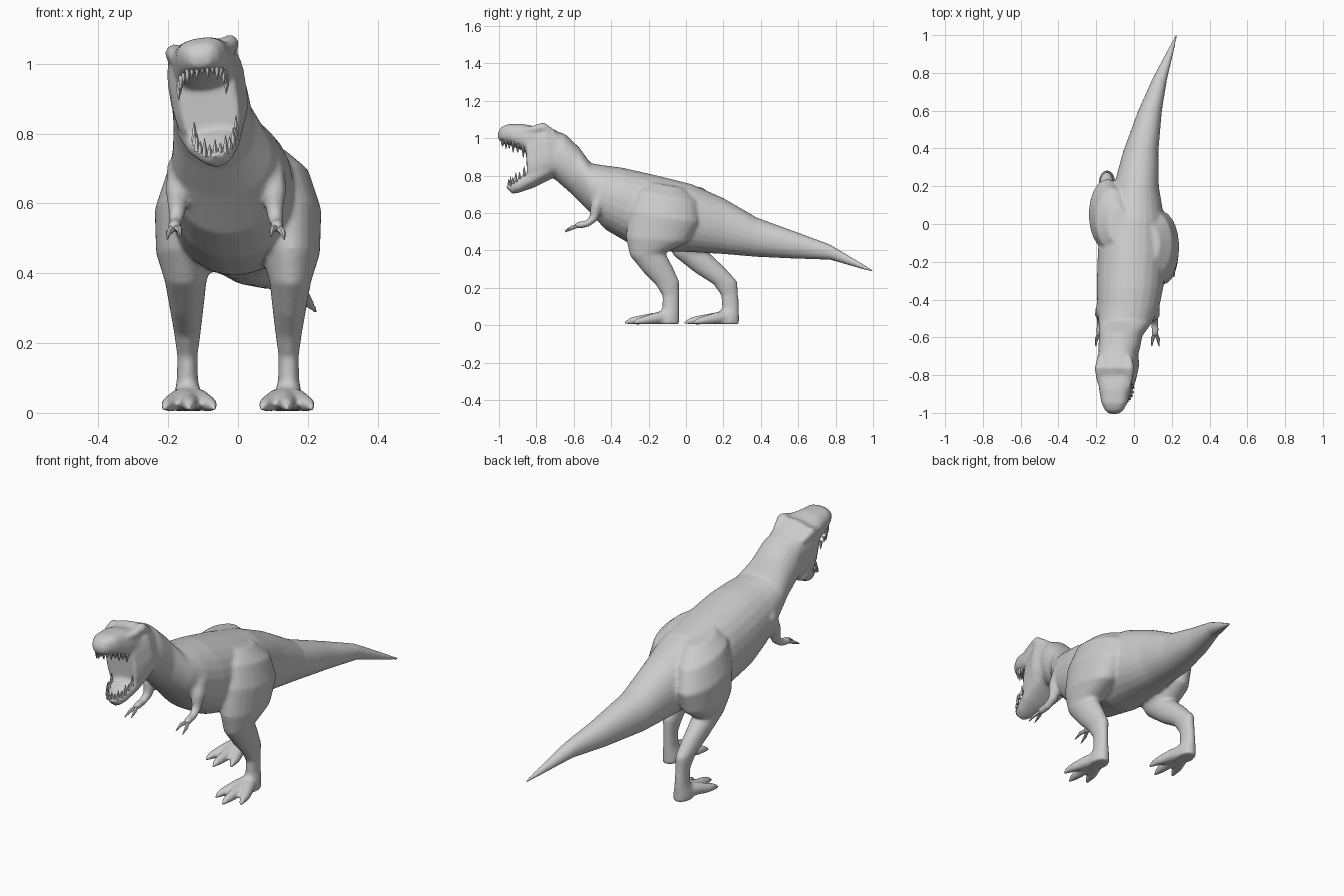
import bpy, bmesh, math
from mathutils import Vector

if "Cube" in bpy.data.objects:
    bpy.data.objects.remove(bpy.data.objects["Cube"])

X = Vector((1, 0, 0))


def loft(bm, rings):
    """Skin a list of point rings and cap both ends."""
    vs = [[bm.verts.new((p.x, p.y, max(p.z, 0))) for p in r] for r in rings]
    n = len(vs[0])
    for a, b in zip(vs, vs[1:]):
        for i in range(n):
            j = (i + 1) % n
            bm.faces.new((a[i], a[j], b[j], b[i]))
    bm.faces.new(vs[0])
    bm.faces.new(vs[-1])


def sections(rows, n=24, p=1.0, roll=0.0):
    """Rows: centre x, half width, then (y, z) of the two profile edges."""
    out = []
    for cx, hw, ya, za, yb, zb in rows:
        c = Vector((cx, (ya + yb) / 2, (za + zb) / 2))
        v = Vector((0, (ya - yb) / 2, (za - zb) / 2))
        ring = []
        for i in range(n):
            a = 2 * math.pi * (i + .5) / n
            co = math.copysign(abs(math.cos(a)) ** p, math.cos(a))
            si = math.copysign(abs(math.sin(a)) ** p, math.sin(a))
            d = X * hw * co + v * si
            s, k = math.sin(roll), math.cos(roll)
            ring.append(c + Vector((d.x * k - d.z * s, d.y, d.x * s + d.z * k)))
        out.append(ring)
    return out


def tube(bm, path, n=8):
    """Round limb through (x, y, z, radius) points."""
    pts = [Vector(q[:3]) for q in path]
    rings = []
    for i, q in enumerate(path):
        t = (pts[min(i + 1, len(pts) - 1)] - pts[max(i - 1, 0)]).normalized()
        u = (X - t * X.dot(t)).normalized()
        w = t.cross(u)
        rings.append([pts[i] + (u * math.cos(2 * math.pi * k / n) + w * math.sin(2 * math.pi * k / n)) * q[3]
                      for k in range(n)])
    loft(bm, rings)


def finish(bm, name, angle=45):
    bmesh.ops.recalc_face_normals(bm, faces=bm.faces)
    me = bpy.data.meshes.new(name)
    bm.to_mesh(me)
    bm.free()
    ob = bpy.data.objects.new(name, me)
    bpy.context.collection.objects.link(ob)
    bpy.ops.object.select_all(action='DESELECT')
    ob.select_set(True)
    bpy.context.view_layer.objects.active = ob
    bpy.ops.object.shade_smooth_by_angle(angle=math.radians(angle))
    return ob


skin = bmesh.new()  # all flesh parts, fused into one surface at the end

# Tail, trunk and neck
loft(skin, sections([
    (.227, .006, 1.005, .293, 1.005, .28),
    (.137, .039, .77, .432, .77, .35),
    (.085, .063, .6, .495, .6, .355),
    (.035, .094, .38, .575, .38, .365),
    (.012, .12, .2, .68, .2, .38),
    (0, .16, .03, .755, .03, .39),
    (-.01, .182, -.15, .80, -.13, .395),
    (-.02, .178, -.34, .843, -.31, .44),
    (-.03, .165, -.45, .857, -.43, .51),
    (-.045, .143, -.51, .867, -.53, .62),
    (-.07, .115, -.57, .95, -.61, .70),
    (-.08, .11, -.645, 1.022, -.69, .77),
    (-.085, .09, -.73, 1.05, -.74, .81)], p=.94))

# Head, tilted to one side, with the flat mouth interior as its front cap
ROLL = math.radians(9)
loft(skin, sections([
    (-.083, .10, -.66, 1.02, -.69, .79),
    (-.087, .112, -.76, 1.075, -.735, .785),
    (-.09, .10, -.82, 1.055, -.80, .755),
    (-.085, .083, -.862, 1.05, -.845, .745)], p=.7, roll=ROLL))
loft(skin, sections([  # upper jaw
    (-.095, .095, -.78, 1.055, -.78, .91),
    (-.1, .085, -.87, 1.074, -.865, .93),
    (-.103, .07, -.95, 1.074, -.94, .965),
    (-.105, .05, -.989, 1.058, -.98, .98),
    (-.105, .026, -1.008, 1.025, -1.002, .99)], p=.75, roll=ROLL))
loft(skin, sections([  # lower jaw
    (-.08, .1, -.76, .86, -.72, .785),
    (-.07, .076, -.87, .80, -.82, .735),
    (-.06, .046, -.93, .76, -.89, .71),
    (-.058, .022, -.965, .742, -.927, .702)], p=.8, roll=ROLL))
for side in (-1, 1):  # brow ridges
    z = 1.047 + side * .014
    x = -.103 + side * .076
    tube(skin, [(x, -.70, z - .035, .015), (x + side * .004, -.765, z - .002, .028),
                (x, -.83, z - .016, .02), (x - side * .01, -.88, z - .012, .01)])

# Short arms; the two fingers stay a separate object
fingers = bmesh.new()
for s in (-1, 1):
    x = lambda d: -.035 + s * d
    tube(skin, [(x(.095), -.40, .76, .03), (x(.122), -.45, .70, .05), (x(.14), -.48, .63, .034),
                (x(.14), -.495, .568, .024), (x(.145), -.53, .542, .02), (x(.147), -.575, .535, .02),
                (x(.147), -.595, .53, .014)])
    for dx, dz in ((-.014, .0), (.016, -.008)):
        tube(fingers, [(x(.147), -.57, .533, .01), (x(.147 + dx), -.61, .525 + dz, .009),
                       (x(.147 + dx * 1.3), -.648, .505 + dz, .002)], n=6)
finish(fingers, "fingers")

# Legs: same sections, the left one stepping back by a growing shift
LEG = [
    (.085, .05, -.20, .765, -.01, .735),
    (.115, .088, -.27, .72, .06, .66),
    (.142, .097, -.307, .61, .07, .55),
    (.15, .085, -.322, .47, .01, .445),
    (.15, .06, -.299, .37, -.11, .385),
    (.147, .048, -.225, .28, -.07, .31),
    (.145, .038, -.165, .22, -.036, .235),
    (.145, .029, -.127, .16, -.036, .165),
    (.145, .031, -.127, .09, -.036, .09),
    (.143, .043, -.16, .05, -.036, .03),
    (.143, .043, -.16, .005, -.036, .005)]
STEP = [.10, .13, .17, .2, .235, .275, .31, .315, .32, .32, .32]
for s in (-1, 1):
    rows = []
    for (cx, hw, ya, za, yb, zb), d in zip(LEG, STEP):
        d = d if s < 0 else 0
        rows.append((s * cx, hw, ya + d, za, yb + d, zb))
    loft(skin, sections(rows))
    # Three forward toes with claws
    dy, cx = (.32 if s < 0 else 0), s * .14
    for dx, tip in ((-.065, -.285), (0, -.33), (.065, -.285)):
        tube(skin, [(cx, -.09 + dy, .045, .036), (cx + dx * .45, -.16 + dy, .038, .032),
                    (cx + dx * .85, tip + .065 + dy, .026, .025),
                    (cx + dx, tip + .03 + dy, .022, .018), (cx + dx * 1.1, tip + dy, .012, .007)])

# Fuse the flesh parts and soften the joins
body = finish(skin, "body")
fuse = body.modifiers.new("fuse", 'REMESH')
fuse.mode = 'VOXEL'
fuse.voxel_size = .008
fuse.use_smooth_shade = True
soften = body.modifiers.new("soften", 'SMOOTH')
soften.factor = .5
soften.iterations = 10


def teeth(name, count, cx, hw, y0, y1, z0, z1, length):
    bm = bmesh.new()
    for i in range(count):
        a = math.pi * i / (count - 1)
        s, c = math.sin(a) ** .9, math.cos(a)
        x, y = cx + hw * c, y0 + (y1 - y0) * s
        z = z0 + (z1 - z0) * s + .15 * hw * c
        ln = length * (1 + .2 * (-1) ** i)
        tube(bm, [(x, y, z - ln * .3, .009), (x, y, z + ln * .3, .007), (x, y, z + ln, .001)], n=5)
    finish(bm, name)


teeth("upper_teeth", 15, -.102, .068, -.87, -.985, .94, .992, -.029)
teeth("lower_teeth", 13, -.066, .060, -.865, -.948, .80, .742, .034)
